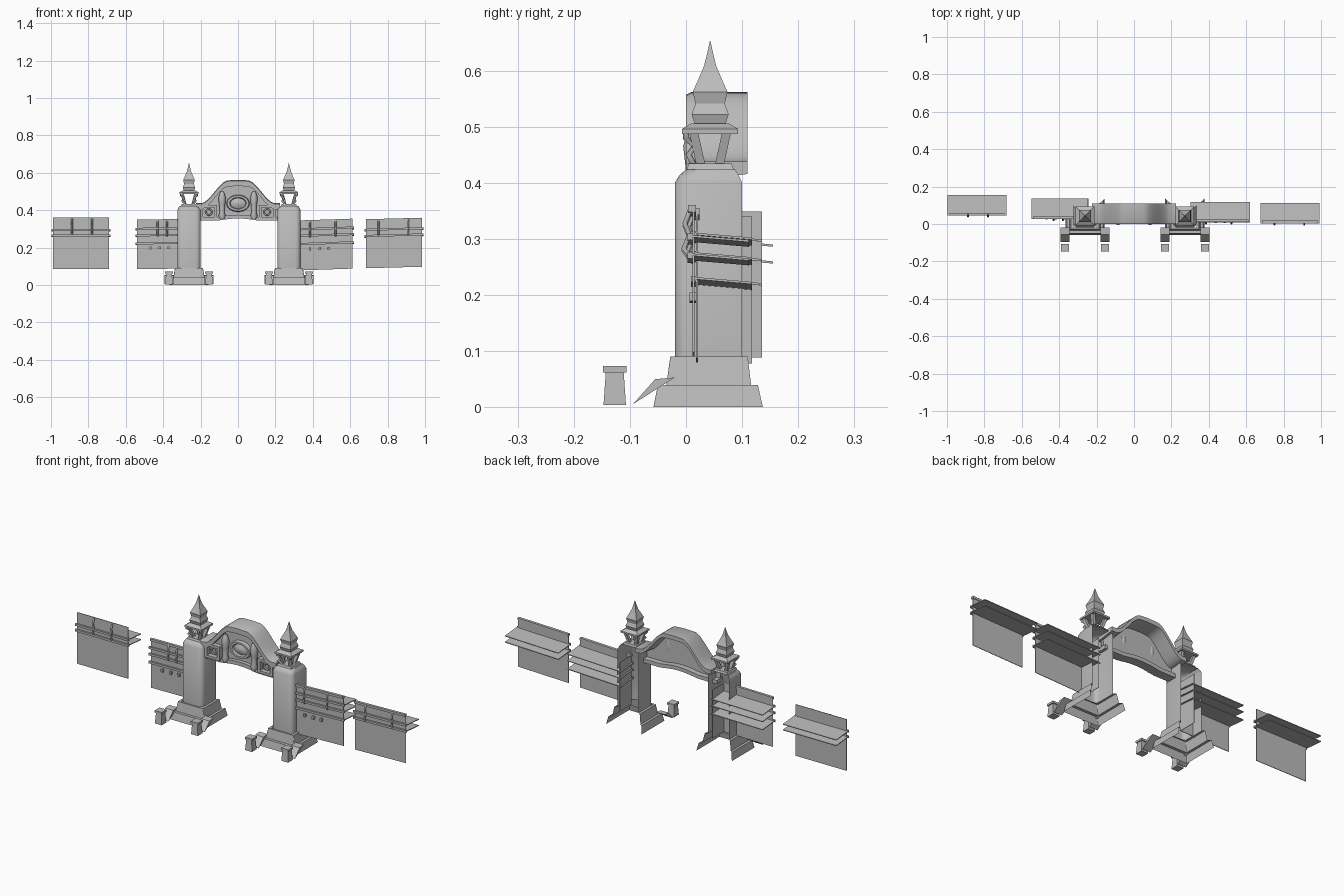
import bpy, math
from mathutils import Vector

old = bpy.data.objects.get("Cube")
if old:
    bpy.data.objects.remove(old)

stone = bpy.data.materials.new("grey_stone")
stone.use_nodes = True
GREY = (0.5, 0.5, 0.5, 1)
stone.diffuse_color = GREY
stone.node_tree.nodes["Principled BSDF"].inputs["Base Color"].default_value = GREY


def make(name, verts, faces, smooth=None):
    me = bpy.data.meshes.new(name)
    me.from_pydata([tuple(v) for v in verts], [], faces)
    me.materials.append(stone)
    ob = bpy.data.objects.new(name, me)
    bpy.context.collection.objects.link(ob)
    if smooth:
        bpy.ops.object.select_all(action='DESELECT')
        ob.select_set(True)
        bpy.context.view_layer.objects.active = ob
        bpy.ops.object.shade_smooth_by_angle(angle=math.radians(smooth))
    return ob


def loft(name, rings, closed=True, caps=(), smooth=None):
    """Skin a list of equal-length rings; caps lists the ring indices to fill."""
    n = len(rings[0])
    faces = []
    for k in range(len(rings) - 1):
        for i in range(n if closed else n - 1):
            j = (i + 1) % n
            faces.append((k * n + i, k * n + j, (k + 1) * n + j, (k + 1) * n + i))
    for c in caps:
        k = c % len(rings)
        faces.append(tuple(range(k * n, k * n + n)))
    return make(name, [v for r in rings for v in r], faces, smooth)


def box(name, x0, x1, y0, y1, z0, z1):
    rings = [[(x0, y0, z), (x1, y0, z), (x1, y1, z), (x0, y1, z)] for z in (z0, z1)]
    return loft(name, rings, caps=(0, 1))


def square(cx, cy, h, z):
    return [(cx - h, cy - h, z), (cx + h, cy - h, z), (cx + h, cy + h, z), (cx - h, cy + h, z)]


def bay(cx, h, y0, y1, r, z):
    """Open-backed plan with rounded front corners."""
    pts = [(cx + h, y1, z)]
    for i in range(5):
        a = math.pi / 8 * i
        pts.append((cx + h - r + r * math.cos(a), y0 + r - r * math.sin(a), z))
    for i in range(5):
        a = math.pi / 8 * (4 - i)
        pts.append((cx - h + r - r * math.cos(a), y0 + r - r * math.sin(a), z))
    return pts + [(cx - h, y1, z)]


def tube(name, points, radius, sides=8):
    cu = bpy.data.curves.new(name, 'CURVE')
    cu.dimensions = '3D'
    cu.bevel_depth = radius
    cu.bevel_resolution = 1
    cu.use_fill_caps = True
    sp = cu.splines.new('POLY')
    sp.points.add(len(points) - 1)
    for p, q in zip(sp.points, points):
        p.co = (*q, 1)
    cu.materials.append(stone)
    ob = bpy.data.objects.new(name, cu)
    bpy.context.collection.objects.link(ob)
    return ob


def tower(side, cx):
    # open-backed plinth and shaft
    loft(side + "_plinth", [bay(cx, h, a, b, 0.004, z) for h, a, b, z in (
        (0.105, -0.058, 0.137, 0), (0.097, -0.05, 0.128, 0.04),
        (0.084, -0.035, 0.116, 0.04), (0.075, -0.028, 0.11, 0.09),
        (0.062, -0.02, 0.1, 0.09))], closed=False)
    loft(side + "_shaft", [bay(cx, h, a, b, 0.025, z) for h, a, b, z in (
        (0.062, -0.02, 0.1, 0.088), (0.062, -0.02, 0.1, 0.4),
        (0.057, -0.012, 0.094, 0.413), (0.05, 0, 0.087, 0.424))],
        closed=False, caps=(-1,), smooth=50)
    # lantern on top
    cy = 0.043
    loft(side + "_lantern_foot", [square(cx, cy, h, z) for h, z in (
        (0.042, 0.424), (0.038, 0.434))], caps=(1,))
    for sx in (-1, 1):
        for sy in (-1, 1):
            rings = []
            for o, z in ((0.02, 0.43), (0.036, 0.487)):
                rings.append(square(cx + sx * o, cy + sy * o * 0.8, 0.008, z))
            loft(side + "_lantern_strut", rings, caps=(0, 1))
        tube(side + "_lantern_scroll", [(cx + sx * x, y, z) for x, y, z in (
            (0.02, 0.015, 0.43), (0.035, 0.005, 0.45), (0.028, 0.015, 0.465),
            (0.042, 0.0, 0.48), (0.042, 0.0, 0.492))], 0.006)
    loft(side + "_eave", [square(cx, cy, h, z) for h, z in (
        (0.05, 0.487), (0.05, 0.496), (0.033, 0.506))], caps=(0, -1))
    loft(side + "_finial", [square(cx, cy, h, z) for h, z in (
        (0.027, 0.503), (0.033, 0.522), (0.026, 0.541), (0.031, 0.562),
        (0.022, 0.582), (0.011, 0.608), (0.005, 0.632), (0.0005, 0.653))], caps=(0,))
    # bollards and the sloped stones behind them
    for s in (-1, 1):
        bx, by = cx + s * 0.107, -0.127
        loft(side + "_bollard", [square(bx, by, h, z) for h, z in (
            (0.02, 0.004), (0.016, 0.062), (0.021, 0.062), (0.021, 0.073))], caps=(0, -1))
        prof = ((-0.095, 0.005), (-0.055, 0.05), (-0.02, 0.053))
        loft(side + "_ramp_stone", [[(bx + d, y, z) for y, z in prof]
             for d in (-0.024, 0.024)], caps=(0, 1))


tower("right", -0.262)
tower("left", 0.272)


# bell-shaped arch roof
def bell(x):
    """Height of the arch crown at x."""
    t = min(1, max(0, (abs(x) - 0.05) / 0.15))
    return 0.562 - 0.122 * (t * t * (3 - 2 * t)) - 0.9 * min(abs(x), 0.05) ** 2


STEPS = [-0.225 + 0.45 * i / 36 for i in range(37)]
sections = []
for x in STEPS:
    z = bell(x)
    sections.append([(x, 0.0, z - 0.033), (x, 0.0, z - 0.005), (x, 0.01, z), (x, 0.11, z),
                     (x, 0.11, z - 0.022), (x, 0.03, z - 0.033)])
loft("arch_roof", sections, caps=(0, -1), smooth=40)


def soffit(x):
    return 0.352 + 0.012 * math.cos(min(1, abs(x) / 0.11) * math.pi / 2)


# recessed wall below the roof
loft("arch_wall", [[(x, 0.03, soffit(x)), (x, 0.03, bell(x) - 0.02)] for x in STEPS], closed=False)
loft("arch_soffit", [[(x, 0.01, soffit(x) - 0.008), (x, 0.01, soffit(x) + 0.012),
     (x, 0.06, soffit(x) + 0.012), (x, 0.06, soffit(x) - 0.008)] for x in STEPS],
     caps=(0, -1), smooth=40)


# medallion with a raised oval rim
def oval(rx, rz, y):
    return [(rx * math.cos(a), y, 0.437 + rz * math.sin(a))
            for a in (math.tau * i / 24 for i in range(24))]


loft("medallion", [oval(0.062, 0.046, 0.03), oval(0.058, 0.042, 0.012), oval(0.045, 0.032, 0.012),
     oval(0.04, 0.028, 0.024), oval(0.012, 0.008, 0.014)], caps=(-1,), smooth=40)

for s in (-1, 1):
    # turned posts beside the medallion
    rings = []
    for r, z in ((0.012, 0.352), (0.019, 0.37), (0.013, 0.39), (0.016, 0.43),
                 (0.02, 0.465), (0.013, 0.49), (0.008, 0.5)):
        rings.append([(s * 0.085 + r * math.cos(a), 0.015 + r * math.sin(a), z)
                      for a in (math.tau * i / 12 for i in range(12))])
    loft("arch_post", rings, caps=(0, -1), smooth=50)
    # side windows with a frame
    x0, x1 = sorted((s * 0.112, s * 0.2))
    for z0, z1 in ((0.352, 0.365), (0.415, 0.428)):
        box("window_rail", x0, x1, 0.004, 0.03, z0, z1)
    for x in (x0, x1 - 0.014):
        box("window_jamb", x, x + 0.014, 0.004, 0.03, 0.352, 0.428)
    tube("window_ring", [(s * 0.156 + 0.016 * math.cos(a), 0.022, 0.39 + 0.016 * math.sin(a))
         for a in (math.tau * i / 12 for i in range(13))], 0.005)


# board fences: thin wall, ledges running backwards, rail, clips
def fence(name, x0, x1, y, z0, z1, rise, ledges, clips, rail=True, inner=None):
    def z_at(x, z):
        return z + rise * (x - x0) / (x1 - x0)

    def slab(part, a, b, ya, yb, za, zb, drop=0):
        loft(name + part, [[(x, ya, z_at(x, za)), (x, yb, z_at(x, za - drop)),
             (x, yb, z_at(x, zb - drop)), (x, ya, z_at(x, zb))] for x in (a, b)], caps=(0, 1))

    slab("_board", x0, x1, y, y + 0.003, z0, z1)
    for z in ledges:
        slab("_ledge", x0 - 0.008, x1 + 0.008, y - 0.005, y + 0.1, z, z + 0.004, 0.009)
        slab("_ledge_lip", x0 - 0.008, x1 + 0.008, y - 0.009, y, z - 0.005, z + 0.006)
    if rail:
        slab("_top_rail", x0, x1, y - 0.008, y + 0.006, z1 - 0.012, z1)
    for f in clips:
        x = x0 + f * (x1 - x0)
        tube(name + "_clip", [(x, y - d, z_at(x, z1 - h)) for d, h in (
            (0.004, 0.005), (0.014, 0.03), (0.006, 0.05), (0.016, 0.075), (0.004, 0.09))], 0.005)
    if len(ledges) > 2:
        for f in (0.25, 0.42, 0.58):
            x = x0 + f * (x1 - x0)
            slab("_peg", x - 0.006, x + 0.006, y - 0.012, y, z0 + 0.105, z0 + 0.12)
    if inner is not None:
        slab("_return", inner - 0.001, inner + 0.001, y, y + 0.1, z0, z1 - 0.005)


fence("far_right_fence", -0.99, -0.69, 0.055, 0.085, 0.36, 0, (0.295, 0.265), (0.34, 0.7), False)
fence("right_fence", -0.54, -0.25, 0.035, 0.085, 0.35, 0.004, (0.3, 0.265, 0.222), (0.38, 0.55),
      inner=-0.25)
fence("left_fence", 0.31, 0.612, 0.018, 0.078, 0.345, 0.01, (0.297, 0.262, 0.218), (0.25, 0.7),
      inner=0.31)
fence("far_left_fence", 0.685, 0.985, 0.012, 0.09, 0.352, 0.008, (0.295, 0.262), (0.22, 0.75))
